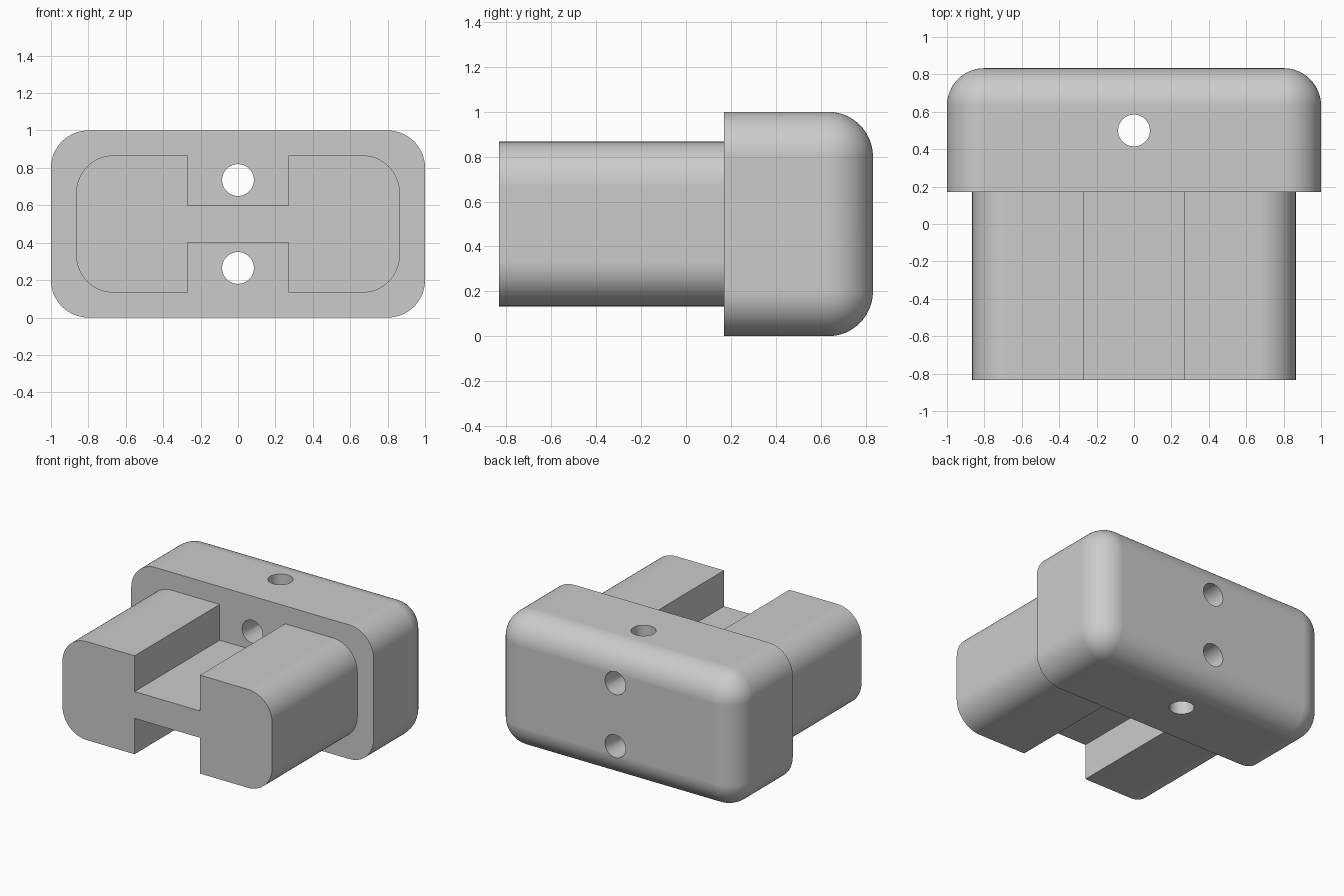
import bpy, bmesh, math
from mathutils import Vector

cube = bpy.data.objects.get("Cube")
if cube:
    bpy.data.objects.remove(cube, do_unlink=True)

MID_Z, RADIUS, STEPS = 0.5, 0.2, 16
FRONT, STEP_Y, BACK = -0.833, 0.17, 0.833

grey = bpy.data.materials.new("plain grey")
grey.use_nodes = True
colour = (0.6, 0.6, 0.6, 1)
grey.diffuse_color = colour
grey.node_tree.nodes["Principled BSDF"].inputs["Base Color"].default_value = colour


def corner(cx, cz, r, quarter):
    """Points of one rounded corner, running anticlockwise in x and z."""
    angles = [(quarter + i / STEPS) * math.pi / 2 for i in range(STEPS + 1)]
    return [(cx + r * math.cos(a), cz + r * math.sin(a)) for a in angles]


def rounded_corners(half_x, half_z, r):
    """The four rounded corners of a rectangle with fixed arc centres."""
    x, z = half_x - RADIUS, half_z - RADIUS
    signs = [(1, 1), (-1, 1), (-1, -1), (1, -1)]
    return [corner(sx * x, sz * z, r, q) for q, (sx, sz) in enumerate(signs)]


def loft(name, sections):
    """Closed solid through (y, outline) sections."""
    bm = bmesh.new()
    rings = [[bm.verts.new((x, y, MID_Z + z)) for x, z in pts] for y, pts in sections]
    n = len(rings[0])
    for a, b in zip(rings, rings[1:]):
        for i in range(n):
            j = (i + 1) % n
            bm.faces.new((a[i], a[j], b[j], b[i]))
    bm.faces.new(rings[0])
    bm.faces.new(rings[-1])
    bmesh.ops.remove_doubles(bm, verts=bm.verts, dist=1e-5)
    bmesh.ops.recalc_face_normals(bm, faces=bm.faces)
    mesh = bpy.data.meshes.new(name)
    bm.to_mesh(mesh)
    bm.free()
    mesh.materials.append(grey)
    obj = bpy.data.objects.new(name, mesh)
    bpy.context.collection.objects.link(obj)
    return obj


def combine(target, other, operation):
    bpy.context.view_layer.objects.active = target
    mod = target.modifiers.new(operation.lower(), 'BOOLEAN')
    mod.operation, mod.solver, mod.object = operation, 'EXACT', other
    bpy.ops.object.modifier_apply(modifier=mod.name)
    bpy.data.objects.remove(other, do_unlink=True)


# Wide head with rounded corners and a filleted back
sections = [(STEP_Y, sum(rounded_corners(1, 0.5, RADIUS), []))]
for i in range(STEPS + 1):
    a = i / STEPS * math.pi / 2
    ring = sum(rounded_corners(1, 0.5, RADIUS * math.cos(a)), [])
    sections.append((BACK - RADIUS + RADIUS * math.sin(a), ring))
head = loft("end_cap", sections)

# H-shaped plug: rounded block with a slot above and below the web
SLOT, WEB = 0.27, 0.1
HALF_X, HALF_Z = 0.865, 0.367
tr, tl, bl, br = rounded_corners(HALF_X, HALF_Z, RADIUS)
top_slot = [(SLOT, HALF_Z), (SLOT, WEB), (-SLOT, WEB), (-SLOT, HALF_Z)]
bottom_slot = [(-x, -z) for x, z in top_slot]
outline = tr + top_slot + tl + bl + bottom_slot + br
plug = loft("plug", [(FRONT, outline), (STEP_Y + 0.1, outline)])
combine(head, plug, 'UNION')

# Two holes through the back and one straight down through the head
ACROSS = (math.pi / 2, 0, 0)
for place, turn in [((0, 0.5, 0.735), ACROSS), ((0, 0.5, 0.265), ACROSS),
                    ((0, 0.5, MID_Z), (0, 0, 0))]:
    bpy.ops.mesh.primitive_cylinder_add(vertices=48, radius=0.085, depth=1.4,
                                        location=place, rotation=turn)
    cutter = bpy.context.object
    cutter.name = "hole_cutter"
    cutter.hide_render = True
    cutter.data.materials.append(grey)
    combine(head, cutter, 'DIFFERENCE')

# Smooth rounded surfaces, crisp edges
bpy.ops.object.select_all(action='DESELECT')
head.select_set(True)
bpy.context.view_layer.objects.active = head
bpy.ops.object.shade_smooth_by_angle(angle=math.radians(30))
normals = head.modifiers.new("even_normals", 'WEIGHTED_NORMAL')
normals.keep_sharp = True
